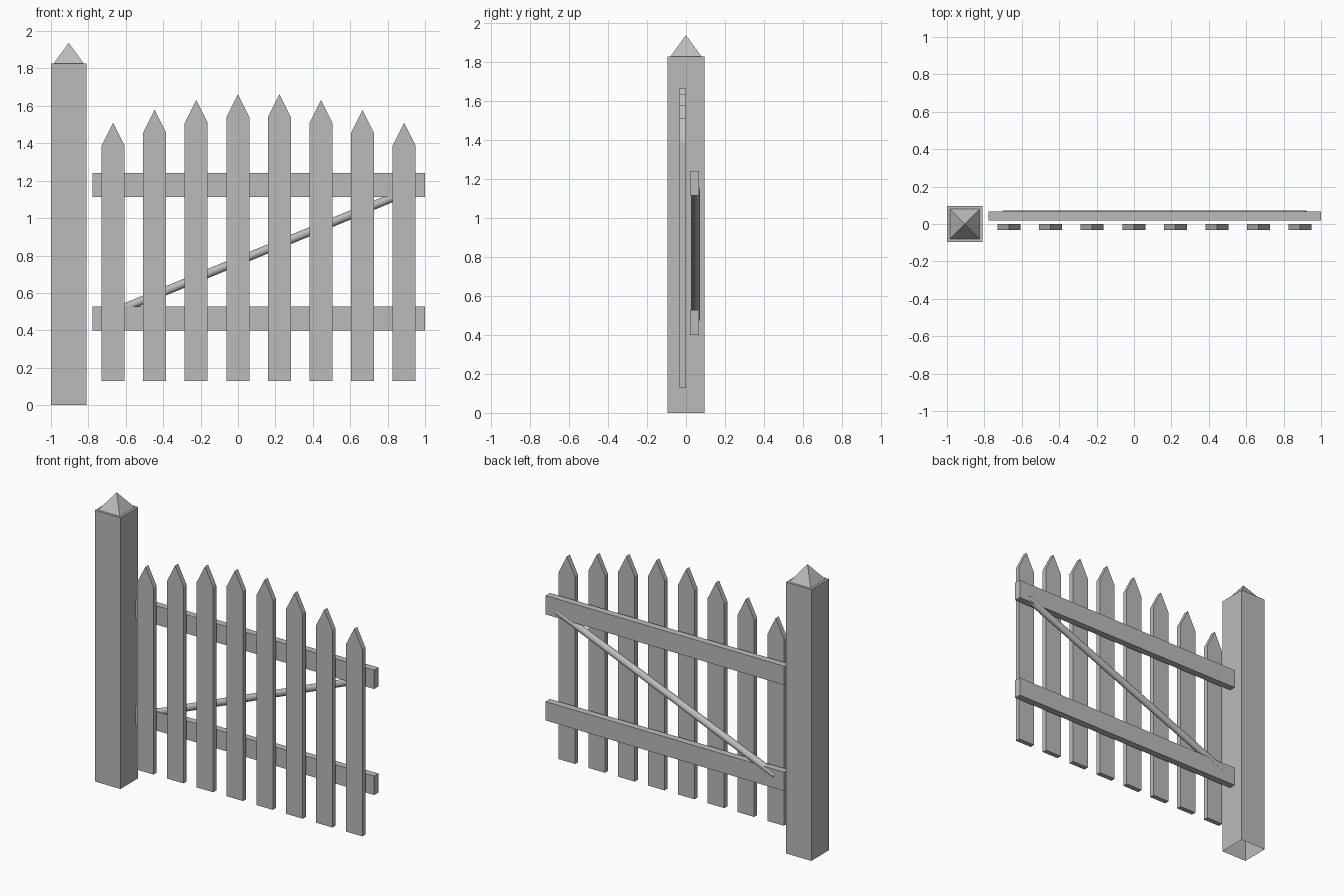
import bpy, bmesh
from mathutils import Vector

if "Cube" in bpy.data.objects:
    bpy.data.objects.remove(bpy.data.objects["Cube"])

grey = bpy.data.materials.new("weathered_grey")
grey.diffuse_color = (0.5, 0.5, 0.5, 1)
grey.use_nodes = True
grey.node_tree.nodes["Principled BSDF"].inputs["Base Color"].default_value = grey.diffuse_color


def finish(name, bm):
    bmesh.ops.recalc_face_normals(bm, faces=bm.faces)
    me = bpy.data.meshes.new(name)
    bm.to_mesh(me)
    bm.free()
    me.materials.append(grey)
    ob = bpy.data.objects.new(name, me)
    bpy.context.collection.objects.link(ob)
    return ob


def extruded(name, outline, y0, y1, open_bottom=False):
    """Extrude an (x, z) outline from y0 to y1."""
    bm = bmesh.new()
    face = bm.faces.new([bm.verts.new((x, y0, z)) for x, z in outline])
    new = bmesh.ops.extrude_face_region(bm, geom=[face])["geom"]
    bmesh.ops.translate(bm, vec=(0, y1 - y0, 0),
                        verts=[v for v in new if isinstance(v, bmesh.types.BMVert)])
    bmesh.ops.recalc_face_normals(bm, faces=bm.faces)
    if open_bottom:
        low = [f for f in bm.faces if f.normal.z < -0.9]
        bmesh.ops.delete(bm, geom=low, context="FACES_ONLY")
    return finish(name, bm)


def rect(x0, x1, z0, z1):
    return [(x0, z0), (x1, z0), (x1, z1), (x0, z1)]


# Hinge post, hollow underneath
POST_X = -0.905
extruded("post", rect(-1, -0.81, 0, 1.827), -0.095, 0.095, open_bottom=True)

# Pyramid cap on the post
bm = bmesh.new()
base = [bm.verts.new((POST_X + sx * 0.08, sy * 0.08, 1.827))
        for sx, sy in ((-1, -1), (1, -1), (1, 1), (-1, 1))]
tip = bm.verts.new((POST_X, 0, 1.937))
bm.faces.new(base)
for i in range(4):
    bm.faces.new((base[i], base[(i + 1) % 4], tip))
finish("post_cap", bm)

# Pointed pickets, tips following a symmetric arch
tips = [1.51, 1.579, 1.632, 1.662]
for i, top in enumerate(tips + tips[::-1]):
    x, w = -0.668 + i * 0.2223, 0.0615
    extruded(f"picket_{i + 1}",
             [(x - w, 0.128), (x + w, 0.128), (x + w, top - 0.123),
              (x, top), (x - w, top - 0.123)], -0.033, 0)

# Horizontal rails behind the pickets
for name, z in (("lower_rail", 0.4), ("upper_rail", 1.114)):
    extruded(name, rect(-0.778, 1.0, z, z + 0.127), 0.02, 0.066)

# Round diagonal brace
a, b = Vector((-0.7, 0.048, 0.482)), Vector((0.92, 0.048, 1.148))
d = b - a
bm = bmesh.new()
bmesh.ops.create_cone(bm, cap_ends=True, segments=32, radius1=0.023,
                      radius2=0.023, depth=d.length)
bmesh.ops.rotate(bm, verts=bm.verts, matrix=d.to_track_quat("Z", "Y").to_matrix())
bmesh.ops.translate(bm, verts=bm.verts, vec=(a + b) / 2)
brace = finish("diagonal_brace", bm)
bpy.context.view_layer.objects.active = brace
brace.select_set(True)
bpy.ops.object.shade_smooth_by_angle()
